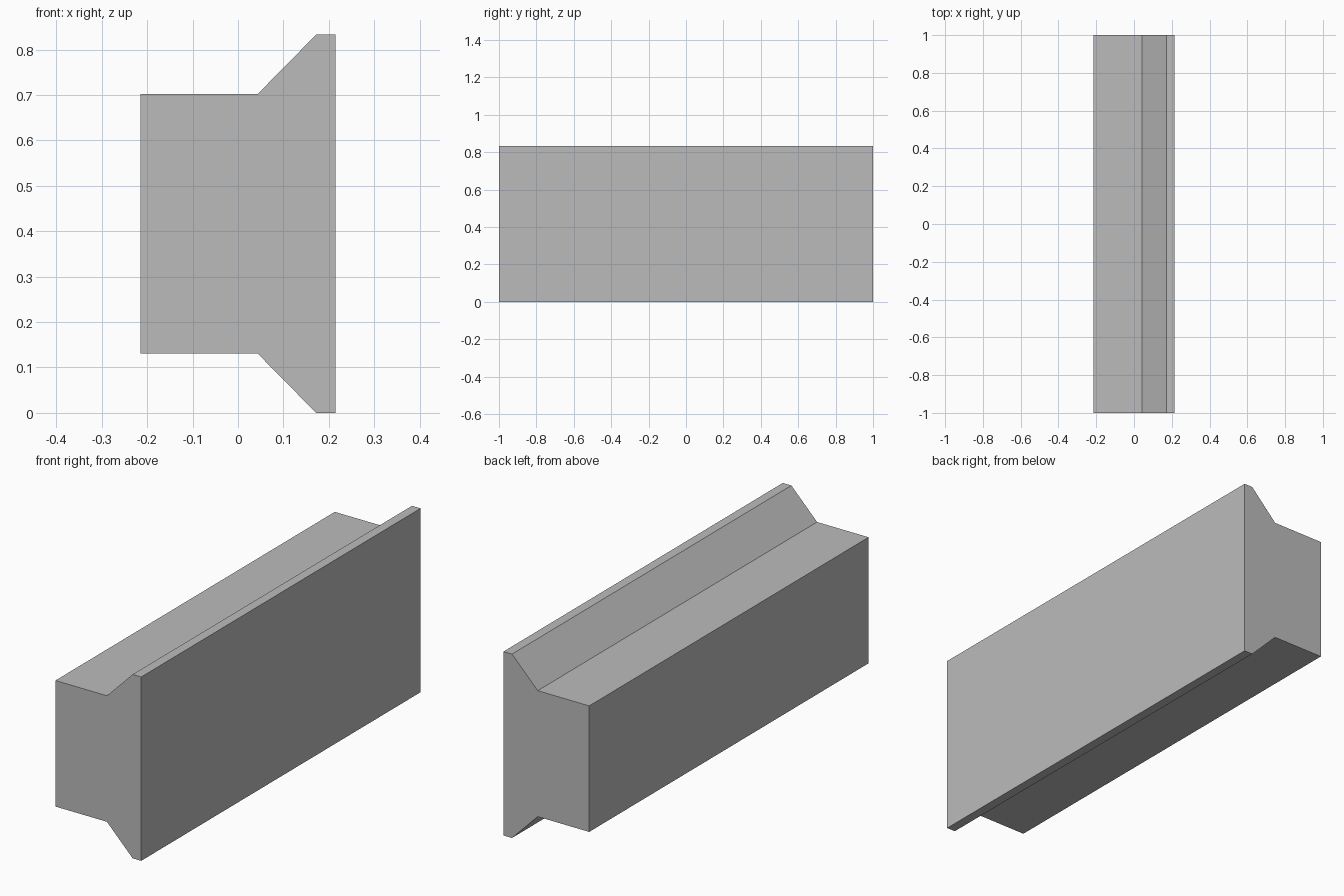
import bpy
import bmesh
from mathutils import Vector

HEIGHT = 0.833
LENGTH = 2.0

cube = bpy.data.objects.get("Cube")
if cube:
    bpy.data.objects.remove(cube, do_unlink=True)

# Plain grey material
grey = bpy.data.materials.new("plain_grey")
grey.use_nodes = True
colour = (0.5, 0.5, 0.5, 1.0)
grey.diffuse_color = colour
grey.node_tree.nodes["Principled BSDF"].inputs["Base Color"].default_value = colour

# Lower half of the cross-section, mirrored about mid height
lower = [(-0.215, 0.131), (0.043, 0.131), (0.172, 0.0), (0.215, 0.0)]
outline = lower + [(x, HEIGHT - z) for x, z in reversed(lower)]

# Flanged beam: cross-section extruded from front to back
bm = bmesh.new()
front = bm.faces.new([bm.verts.new((x, -LENGTH / 2, z)) for x, z in outline])
extruded = bmesh.ops.extrude_face_region(bm, geom=[front], use_keep_orig=True)
back_verts = [v for v in extruded["geom"] if isinstance(v, bmesh.types.BMVert)]
bmesh.ops.translate(bm, verts=back_verts, vec=Vector((0, LENGTH, 0)))
bmesh.ops.recalc_face_normals(bm, faces=bm.faces)

mesh = bpy.data.meshes.new("flanged_beam")
bm.to_mesh(mesh)
bm.free()
mesh.materials.append(grey)
beam = bpy.data.objects.new("flanged_beam", mesh)
bpy.context.collection.objects.link(beam)
